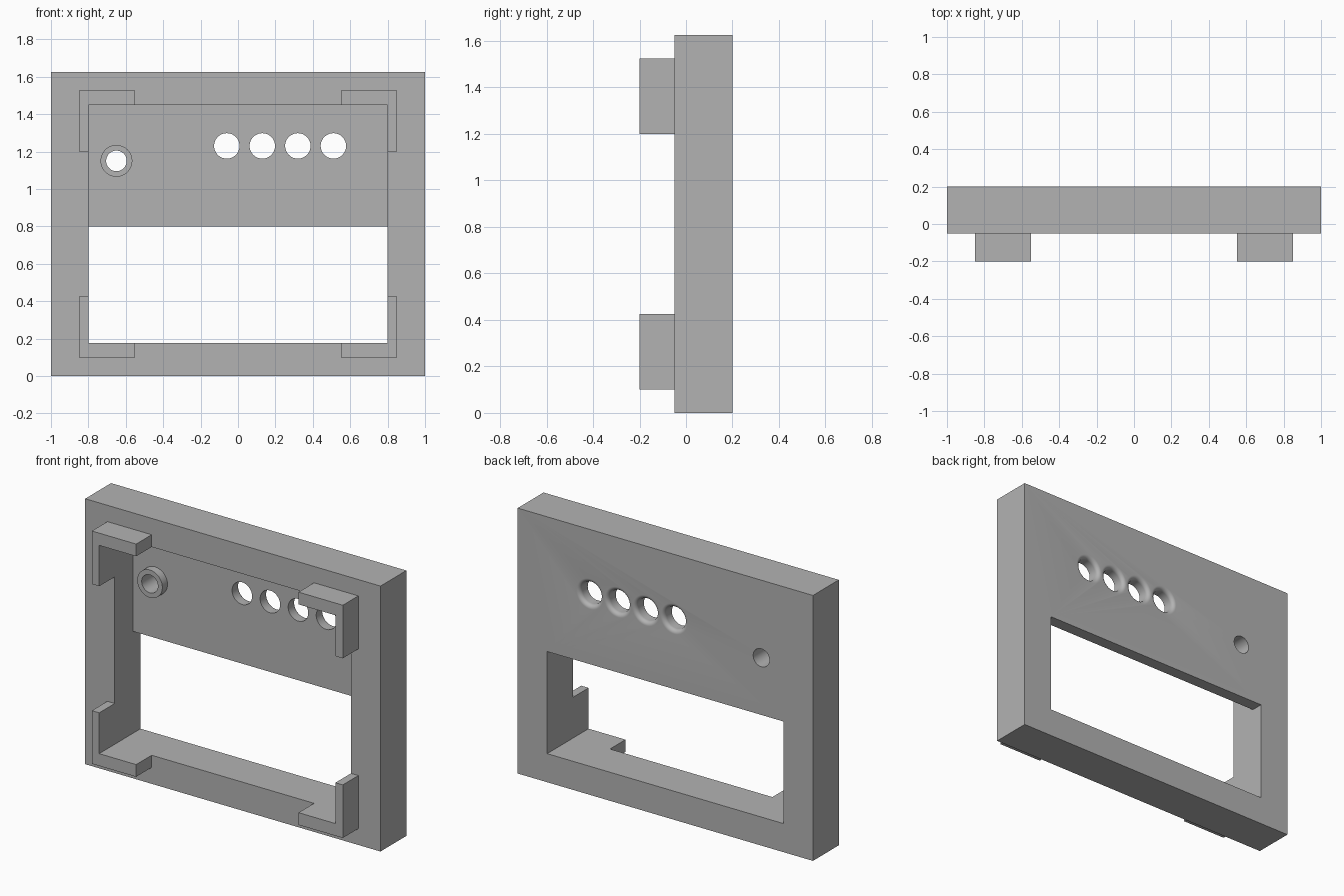
import bpy
import bmesh
import math
from mathutils import Vector

if "Cube" in bpy.data.objects:
    bpy.data.objects.remove(bpy.data.objects["Cube"], do_unlink=True)

grey = bpy.data.materials.new("plain grey")
grey.use_nodes = True
grey.diffuse_color = (0.45, 0.45, 0.45, 1)
grey.node_tree.nodes["Principled BSDF"].inputs["Base Color"].default_value = (0.45, 0.45, 0.45, 1)


def finish(name, bm):
    bmesh.ops.remove_doubles(bm, verts=bm.verts, dist=1e-5)
    bmesh.ops.recalc_face_normals(bm, faces=bm.faces)
    mesh = bpy.data.meshes.new(name)
    bm.to_mesh(mesh)
    bm.free()
    mesh.materials.append(grey)
    obj = bpy.data.objects.new(name, mesh)
    bpy.context.collection.objects.link(obj)
    return obj


def prism(name, points, depth):
    """Extrude a closed 3D outline along a vector."""
    bm = bmesh.new()
    face = bm.faces.new([bm.verts.new(p) for p in points])
    ext = bmesh.ops.extrude_face_region(bm, geom=[face], use_keep_orig=True)
    moved = [g for g in ext["geom"] if isinstance(g, bmesh.types.BMVert)]
    bmesh.ops.translate(bm, verts=moved, vec=Vector(depth))
    return finish(name, bm)


def lathe(name, profile, x, z, closed=False, steps=48):
    """Spin (radius, y) points round a front-to-back axis at x, z."""
    bm = bmesh.new()
    verts = [bm.verts.new((x + r, y, z)) for r, y in profile]
    edges = [bm.edges.new(pair) for pair in zip(verts, verts[1:])]
    if closed:
        edges.append(bm.edges.new((verts[-1], verts[0])))
    bmesh.ops.spin(bm, geom=verts + edges, cent=(x, 0, z), axis=(0, 1, 0),
                   angle=math.tau, steps=steps)
    return finish(name, bm)


def select_only(obj):
    bpy.ops.object.select_all(action='DESELECT')
    obj.select_set(True)
    bpy.context.view_layer.objects.active = obj


def cut(target, cutter):
    mod = target.modifiers.new("cut", 'BOOLEAN')
    mod.operation = 'DIFFERENCE'
    mod.solver = 'EXACT'
    mod.object = cutter
    select_only(target)
    bpy.ops.object.modifier_apply(modifier=mod.name)
    bpy.data.objects.remove(cutter, do_unlink=True)


FRONT, PANEL, BACK = -0.05, 0.125, 0.2

# Frame block, hollowed from the front and opened through below the panel
frame = prism("frame", [(-1, FRONT, 0), (1, FRONT, 0), (1, FRONT, 1.625), (-1, FRONT, 1.625)],
              (0, BACK - FRONT, 0))
cavity = [(-0.1, 0.175), (0.3, 0.175), (0.3, 0.8), (PANEL, 0.8), (PANEL, 1.45), (-0.1, 1.45)]
cut(frame, prism("cavity_cutter", [(-0.8, y, z) for y, z in cavity], (1.6, 0, 0)))

# Four round holes, rounded over at the back
R, FILLET = 0.068, 0.025
flare = [(R + FILLET * (1 - math.cos(a)), BACK - FILLET + FILLET * math.sin(a))
         for a in [math.pi / 2 * i / 8 for i in range(9)]]
hole = [(0, 0.1), (R, 0.1)] + flare + [(R + FILLET, 0.25), (0, 0.25)]
for i in range(4):
    cut(frame, lathe("hole_cutter", hole, -0.06 + 0.19 * i, 1.23))

# Small hole with a raised collar on the inside of the panel
cut(frame, lathe("collar_hole_cutter", [(0, 0.05), (0.055, 0.05), (0.055, 0.25), (0, 0.25)],
                 -0.65, 1.15))
collar = lathe("collar", [(0.055, 0.075), (0.085, 0.075), (0.085, PANEL), (0.055, PANEL)],
               -0.65, 1.15, closed=True)

# L-shaped corner brackets on the front
for side, sx in (("right", -1), ("left", 1)):
    for level, outer, inner, end in (("lower", 0.1, 0.175, 0.425), ("upper", 1.525, 1.45, 1.2)):
        outline = [(0.55, outer), (0.85, outer), (0.85, end), (0.8, end), (0.8, inner), (0.55, inner)]
        prism(f"{level}_{side}_bracket", [(sx * x, -0.2, z) for x, z in outline],
              (0, FRONT + 0.2, 0))

for obj in (frame, collar):
    select_only(obj)
    bpy.ops.object.shade_smooth_by_angle(angle=math.radians(30))
